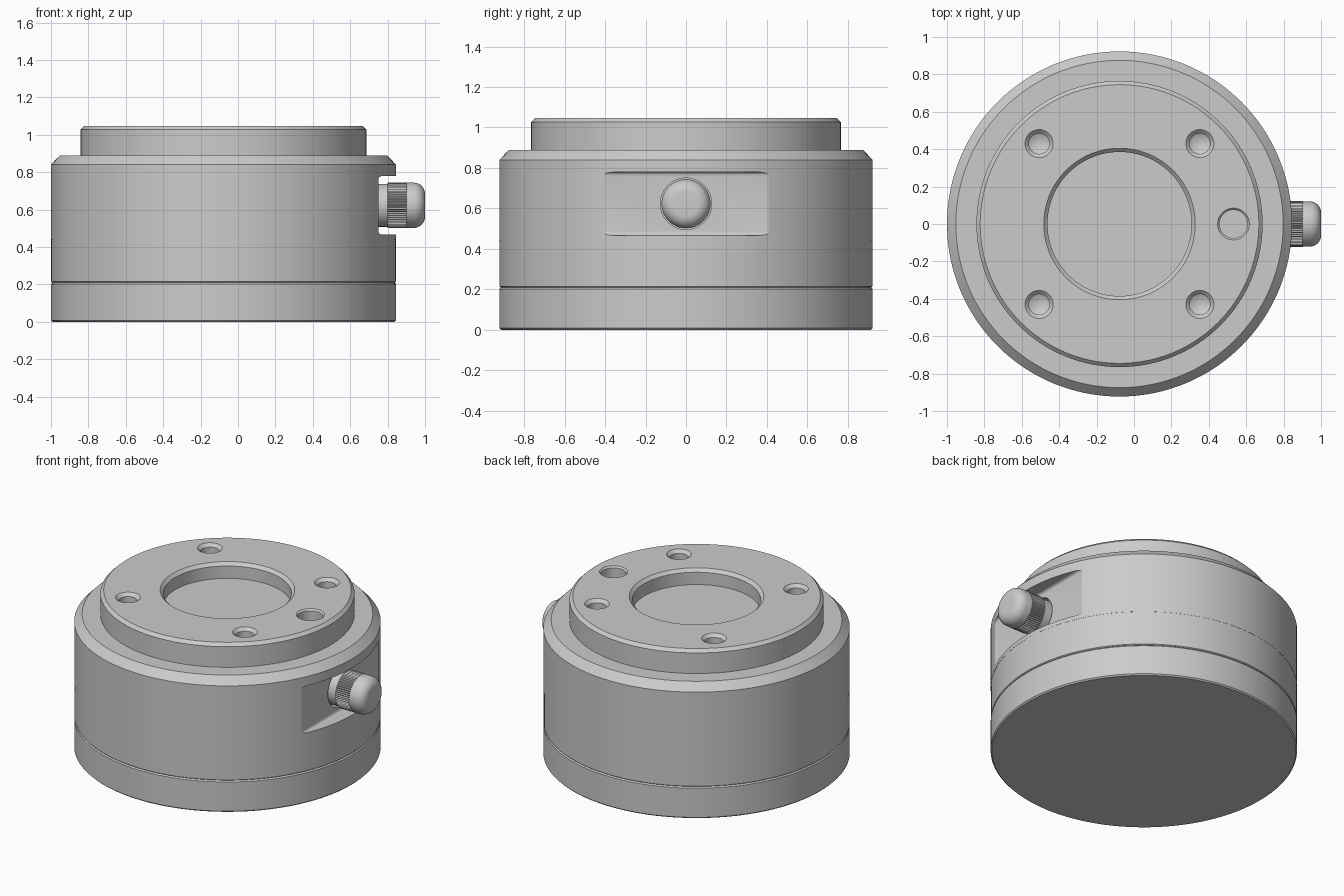
import bpy, bmesh, math
from mathutils import Matrix, Vector

if "Cube" in bpy.data.objects:
    bpy.data.objects.remove(bpy.data.objects["Cube"])

CX = -0.0775   # axis of the round body
R = 0.9225     # body radius
KZ = 0.623     # knob axis height


def finish(bm, name):
    bmesh.ops.remove_doubles(bm, verts=bm.verts, dist=1e-5)
    bmesh.ops.recalc_face_normals(bm, faces=bm.faces)
    me = bpy.data.meshes.new(name)
    bm.to_mesh(me)
    bm.free()
    ob = bpy.data.objects.new(name, me)
    bpy.context.collection.objects.link(ob)
    return ob


def lathe(name, profile, loc, steps=128, along_x=False):
    """Spin (radius, height) points into a closed solid."""
    bm = bmesh.new()
    vs = [bm.verts.new((r, 0, z)) for r, z in profile]
    es = [bm.edges.new(p) for p in zip(vs, vs[1:])]
    bmesh.ops.spin(bm, geom=vs + es, cent=(0, 0, 0), axis=(0, 0, 1),
                   angle=math.tau, steps=steps, use_merge=True)
    if along_x:
        bm.transform(Matrix.Rotation(math.pi / 2, 4, 'Y'))
    bm.transform(Matrix.Translation(Vector(loc)))
    return finish(bm, name)


def activate(ob):
    bpy.ops.object.select_all(action='DESELECT')
    ob.select_set(True)
    bpy.context.view_layer.objects.active = ob


def smooth(ob, angle=25):
    activate(ob)
    bpy.ops.object.shade_smooth_by_angle(angle=math.radians(angle))


def cut(ob, cutter):
    activate(ob)
    mod = ob.modifiers.new("cut", 'BOOLEAN')
    mod.operation, mod.solver, mod.object = 'DIFFERENCE', 'EXACT', cutter
    bpy.ops.object.modifier_apply(modifier=mod.name)
    bpy.data.objects.remove(cutter)


# Base plate
base = lathe("base_plate", [(0, 0), (R - .008, 0), (R, .008), (R, .202),
                            (R - .008, .21), (0, .21)], (CX, 0, 0))
smooth(base)

# Darker middle band
band = lathe("middle_band", [(0, .21), (R - .006, .21), (R - .001, .215),
                             (R - .001, .44), (0, .44)], (CX, 0, 0))
mat = bpy.data.materials.new("dark_grey")
mat.diffuse_color = (0.55, 0.55, 0.55, 1)
mat.use_nodes = True
mat.node_tree.nodes["Principled BSDF"].inputs["Base Color"].default_value = mat.diffuse_color
band.data.materials.append(mat)
smooth(band)

# Upper housing with chamfered shoulder, raised boss and central recess
housing = lathe("upper_housing", [
    (0, .44), (R, .44), (R, .84), (.875, .89), (.765, .89), (.765, 1.027),
    (.745, 1.047), (.405, 1.047), (.385, 1.027), (.385, .945), (0, .945)],
    (CX, 0, 0))

# Side pocket with rounded floor edges
bm = bmesh.new()
bmesh.ops.create_cube(bm, size=1, matrix=Matrix.Translation((.95, 0, KZ)) @
                      Matrix.Diagonal((.4, 1.2, .312, 1)))
floor_edges = [e for e in bm.edges
               if all(v.co.x < .8 for v in e.verts)
               and abs(e.verts[0].co.y - e.verts[1].co.y) > .5]
bmesh.ops.bevel(bm, geom=floor_edges, offset=.018, segments=4, profile=.5,
                affect='EDGES')
cut(housing, finish(bm, "pocket_cutter"))

# Knob bore in the pocket floor
cut(housing, lathe("bore_cutter", [(0, .70), (.127, .70), (.127, .80), (0, .80)],
                   (0, 0, KZ), 64, True))

# Four countersunk screw holes with conical ends
for sx in (-1, 1):
    for sy in (-1, 1):
        cut(housing, lathe("hole_cutter", [
            (0, .87), (.055, .90), (.055, 1.027), (.085, 1.057), (0, 1.057)],
            (CX + sx * .43, sy * .43, 0), 48))

# Flat-bottomed dowel hole
cut(housing, lathe("dowel_cutter", [
    (0, .945), (.075, .945), (.075, 1.037), (.095, 1.057), (0, 1.057)],
    (.532, 0, 0), 48))
smooth(housing)

# Knob: collar and rounded cap
collar = lathe("knob_collar", [(0, .69), (.115, .69), (.115, .802), (0, .802)],
               (0, 0, KZ), 64, True)
smooth(collar)
f = .06
dome = [(.121 - f + f * math.cos(a), 1 - f + f * math.sin(a))
        for a in (i * math.pi / 16 for i in range(9))]
cap = lathe("knob_cap", [(0, .90), (.121, .90)] + dome + [(0, 1.0)],
            (0, 0, KZ), 64, True)
smooth(cap)

# Knurled grip: toothed ring extruded along x
bm = bmesh.new()
n = 120
ring = []
for i in range(n):
    a = math.tau * i / n
    r = .122 if i % 2 else .116
    ring.append(bm.verts.new((.80, r * math.cos(a), KZ + r * math.sin(a))))
face = bm.faces.new(ring)
ext = bmesh.ops.extrude_face_region(bm, geom=[face], use_keep_orig=True)
bmesh.ops.translate(bm, vec=(.103, 0, 0),
                    verts=[g for g in ext["geom"] if isinstance(g, bmesh.types.BMVert)])
finish(bm, "knob_knurled_grip")
